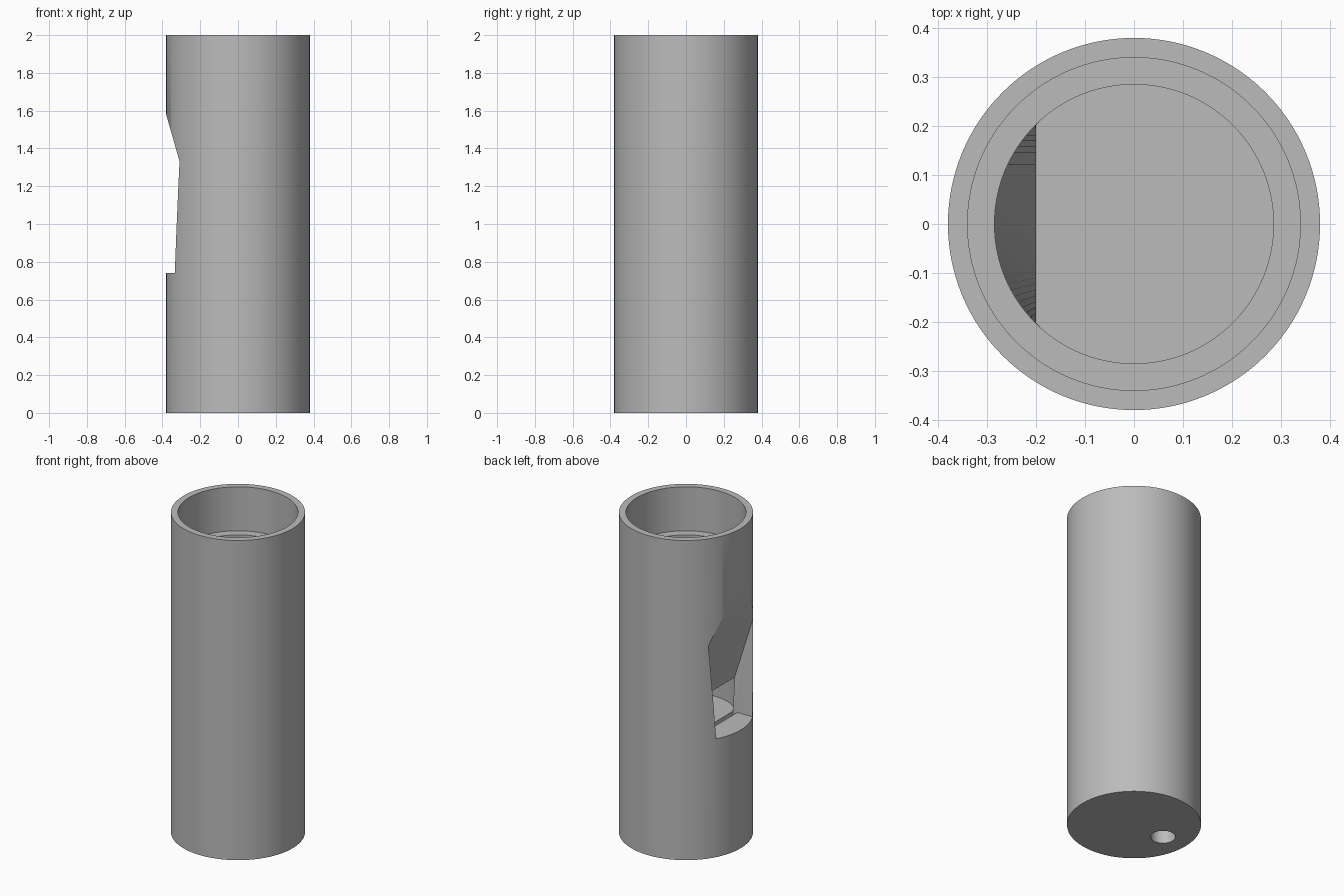
import bpy
import bmesh
from math import cos, sin, pi, radians

if "Cube" in bpy.data.objects:
    bpy.data.objects.remove(bpy.data.objects["Cube"], do_unlink=True)

SIDES = 128
HEIGHT, OUTER, RECESS, BORE = 2.0, 0.38, 0.34, 0.285
FLAT_X = -0.20      # flat side of the lower bore, and the tip of the lip
FLOOR_Z, LIP_Z, ROUND_Z, SEAT_Z = 0.74, 0.945, 1.55, 1.725
RAMP_TOP = 1.58

grey = bpy.data.materials.new("plain grey")
grey.use_nodes = True
colour = (0.5, 0.5, 0.5, 1)
grey.diffuse_color = colour
grey.node_tree.nodes["Principled BSDF"].inputs["Base Color"].default_value = colour


def loft(name, rings):
    """Closed solid through a stack of rings with equal point counts."""
    bm = bmesh.new()
    loops = [[bm.verts.new(p) for p in ring] for ring in rings]
    for low, high in zip(loops, loops[1:]):
        for i in range(len(low)):
            j = (i + 1) % len(low)
            bm.faces.new((low[i], low[j], high[j], high[i]))
    bm.faces.new(loops[0][::-1])
    bm.faces.new(loops[-1])
    bmesh.ops.recalc_face_normals(bm, faces=bm.faces)
    mesh = bpy.data.meshes.new(name)
    bm.to_mesh(mesh)
    bm.free()
    mesh.materials.append(grey)
    obj = bpy.data.objects.new(name, mesh)
    bpy.context.collection.objects.link(obj)
    return obj


def angles(n):
    return [2 * pi * i / n for i in range(n)]


def circle(r, z, x=0.0, n=SIDES):
    return [(x + r * cos(a), r * sin(a), z) for a in angles(n)]


def d_shape(z):
    return [(max(x, FLAT_X), y, z) for x, y, z in circle(BORE, z)]


def slot(x, half_x, half_y, z, n):
    ring = []
    for a in angles(n):
        k = max(abs(cos(a)), abs(sin(a)))
        ring.append((x + half_x * cos(a) / k, half_y * sin(a) / k, z))
    return ring


# Outer tube
body = loft("whistle_body", [circle(OUTER, 0), circle(OUTER, HEIGHT)])

# Bore: flat-sided at the bottom, round higher up, wider socket at the top
bore = loft("bore_cutter", [
    d_shape(FLOOR_Z), d_shape(LIP_Z), circle(BORE, ROUND_Z), circle(BORE, SEAT_Z),
    circle(RECESS, SEAT_Z), circle(RECESS, HEIGHT + 0.1)])

# Window with a sloping ramp down to the sharp lip, widening upwards
slope = (RAMP_TOP - LIP_Z) / (FLAT_X + OUTER)


def ramp_z(x):
    return RAMP_TOP - (x + OUTER) * slope


def half_width(z):
    return 0.18 + 0.068 * (z - FLOOR_Z)


outside, inside = -0.45, FLAT_X + 0.01
outline = [(outside, FLOOR_Z), (inside, FLOOR_Z),
           (inside, ramp_z(inside)), (outside, ramp_z(outside))]
window = loft("window_cutter", [
    [(x, side * half_width(z), z) for x, z in outline] for side in (-1, 1)])

# Air channel: round hole in the base narrowing to a thin slit at the window
mid = FLAT_X - 0.015
channel = loft("air_channel_cutter", [
    circle(0.07, -0.1, mid, 64), circle(0.07, 0.15, mid, 64),
    slot(mid, 0.015, 0.18, 0.5, 64), slot(mid, 0.015, 0.18, FLOOR_Z + 0.04, 64)])

# Carve the body
bpy.context.view_layer.objects.active = body
body.select_set(True)
for cutter in (bore, window, channel):
    mod = body.modifiers.new(cutter.name, "BOOLEAN")
    mod.operation = "DIFFERENCE"
    mod.solver = "EXACT"
    mod.object = cutter
    bpy.ops.object.modifier_apply(modifier=mod.name)
    bpy.data.objects.remove(cutter, do_unlink=True)

bpy.ops.object.shade_smooth_by_angle(angle=radians(25))
